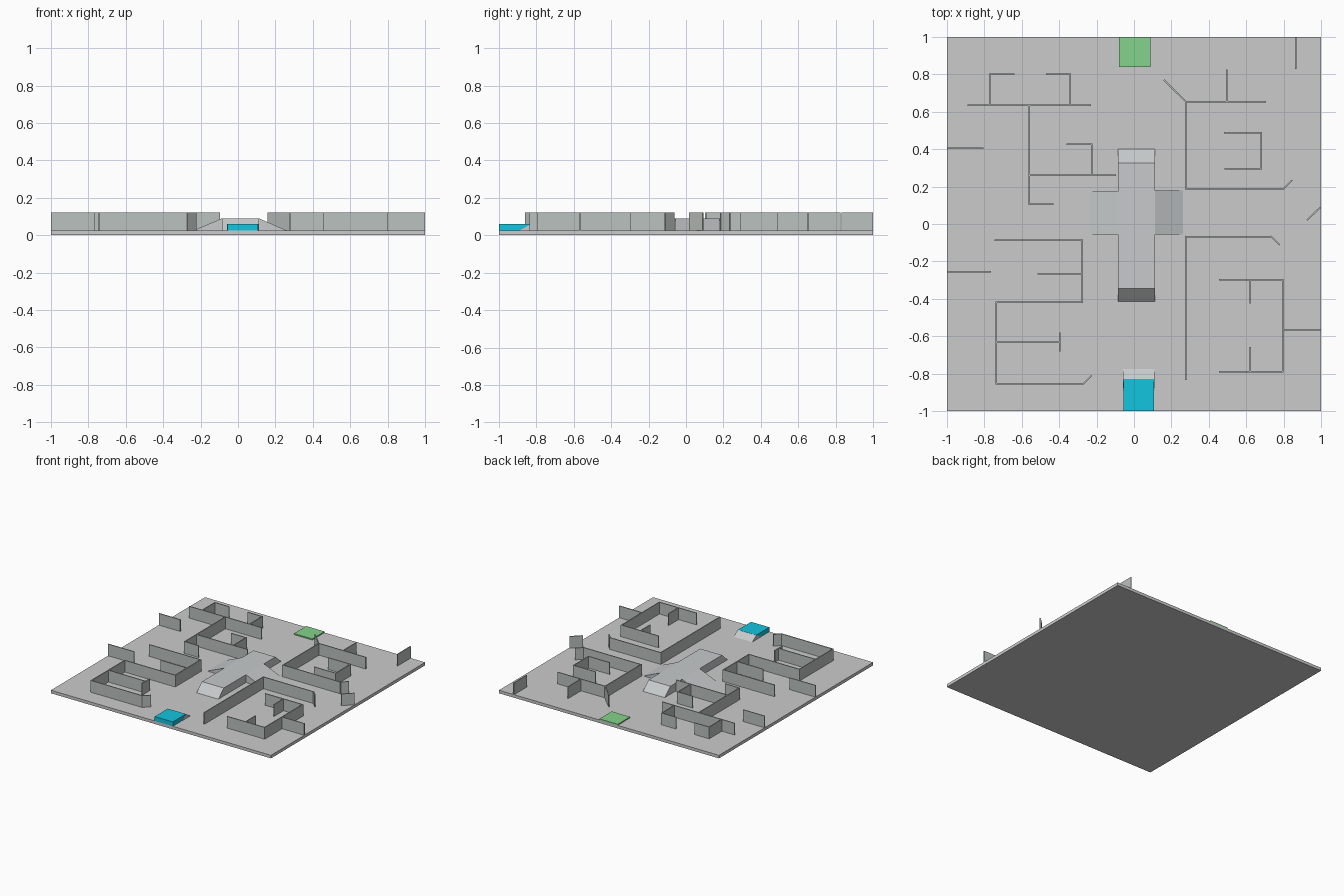
import bpy, bmesh, math
from mathutils import Matrix, Vector

if "Cube" in bpy.data.objects:
    bpy.data.objects.remove(bpy.data.objects["Cube"])

FLOOR, WALL_TOP, THICK = 0.025, 0.121, 0.008


def material(name, rgb):
    m = bpy.data.materials.new(name)
    m.diffuse_color = (*rgb, 1)
    m.use_nodes = True
    m.node_tree.nodes["Principled BSDF"].inputs["Base Color"].default_value = m.diffuse_color
    return m


def finish(name, bm, mat=None):
    bmesh.ops.recalc_face_normals(bm, faces=bm.faces)
    me = bpy.data.meshes.new(name)
    bm.to_mesh(me)
    bm.free()
    ob = bpy.data.objects.new(name, me)
    if mat:
        me.materials.append(mat)
    bpy.context.collection.objects.link(ob)
    return ob


def add_box(bm, centre, size, angle=0):
    m = (Matrix.Translation(centre) @ Matrix.Rotation(angle, 4, 'Z')
         @ Matrix.Diagonal((*size, 1)))
    bmesh.ops.create_cube(bm, size=1, matrix=m)


def box(name, x, y, z, mat=None):
    bm = bmesh.new()
    add_box(bm, [(a + b) / 2 for a, b in (x, y, z)], [b - a for a, b in (x, y, z)])
    return finish(name, bm, mat)


def prism(name, axis, profile, lo, hi, mat=None):
    """Extrude a side profile (along, z) across the given axis from lo to hi."""
    bm = bmesh.new()
    pts = [(lo, a, z) if axis == 'X' else (a, lo, z) for a, z in profile]
    face = bm.faces.new([bm.verts.new(p) for p in pts])
    out = bmesh.ops.extrude_face_region(bm, geom=[face])
    step = Vector((hi - lo, 0, 0)) if axis == 'X' else Vector((0, hi - lo, 0))
    bmesh.ops.translate(bm, vec=step,
                        verts=[v for v in out['geom'] if isinstance(v, bmesh.types.BMVert)])
    return finish(name, bm, mat)


def walls(name, paths, mat):
    """Thin upright panels following floor-plan paths."""
    bm = bmesh.new()
    for path in paths:
        for i in range(len(path) - 1):
            a, b = Vector(path[i]), Vector(path[i + 1])
            d = (b - a).normalized() * THICK / 2
            if i > 0:
                a = a - d
            if i < len(path) - 2:
                b = b + d
            c = (a + b) / 2
            add_box(bm, (c.x, c.y, (FLOOR + WALL_TOP) / 2),
                    ((b - a).length, THICK, WALL_TOP - FLOOR), math.atan2(d.y, d.x))
    return finish(name, bm, mat)


wall_grey = material("wall_grey", (0.50, 0.54, 0.52))
ramp_grey = material("ramp_grey", (0.57, 0.59, 0.60))
green = material("start_green", (0.235, 0.65, 0.26))
teal = material("finish_teal", (0.007, 0.56, 0.74))

# Base board
box("floor", (-1, 1), (-1, 1), (0, FLOOR))

# Maze walls, one object per quadrant
walls("back_left_walls", [
    [(-0.89, 0.636), (-0.23, 0.636)],
    [(-0.77, 0.636), (-0.77, 0.80), (-0.64, 0.80)],
    [(-0.47, 0.80), (-0.34, 0.80), (-0.34, 0.636)],
    [(-0.56, 0.636), (-0.56, 0.106), (-0.43, 0.106)],
    [(-0.56, 0.26), (-0.095, 0.26)],
    [(-0.36, 0.426), (-0.225, 0.426), (-0.225, 0.26)],
    [(-1, 0.404), (-0.805, 0.404)],
], wall_grey)
walls("back_right_walls", [
    [(0.16, 0.77), (0.277, 0.654), (0.705, 0.654)],
    [(0.497, 0.654), (0.497, 0.825)],
    [(0.277, 0.654), (0.277, 0.188), (0.80, 0.188), (0.845, 0.235)],
    [(0.48, 0.488), (0.68, 0.488), (0.68, 0.295), (0.485, 0.295)],
    [(0.866, 1), (0.866, 0.83)],
    [(0.925, 0.02), (0.997, 0.09)],
], wall_grey)
walls("front_left_walls", [
    [(-0.745, -0.087), (-0.278, -0.087), (-0.278, -0.419), (-0.736, -0.419),
     (-0.736, -0.855), (-0.27, -0.855), (-0.225, -0.81)],
    [(-0.515, -0.265), (-0.278, -0.265)],
    [(-1, -0.255), (-0.765, -0.255)],
    [(-0.736, -0.632), (-0.397, -0.632)],
    [(-0.397, -0.58), (-0.397, -0.683)],
], wall_grey)
walls("front_right_walls", [
    [(0.277, -0.835), (0.277, -0.067), (0.735, -0.067), (0.78, -0.112)],
    [(0.455, -0.298), (0.795, -0.298), (0.795, -0.79), (0.455, -0.79)],
    [(0.622, -0.298), (0.622, -0.425)],
    [(0.622, -0.79), (0.622, -0.658)],
    [(0.795, -0.565), (1, -0.565)],
], wall_grey)

# Central bridge: long flat-topped arm with a ramp down each side
TOP = 0.09
prism("bridge", 'X', [(-0.415, FLOOR), (0.40, FLOOR), (0.325, TOP), (-0.345, TOP)],
      -0.086, 0.112, ramp_grey)
prism("left_ramp", 'Y', [(-0.24, FLOOR), (-0.086, FLOOR), (-0.086, TOP)],
      -0.056, 0.173, ramp_grey)
prism("right_ramp", 'Y', [(0.112, FLOOR), (0.262, FLOOR), (0.112, TOP)],
      -0.056, 0.178, ramp_grey)

# Start plate and finish platform with its small ramp
box("start_plate", (-0.08, 0.087), (0.84, 1), (FLOOR, 0.034), green)
box("finish_platform", (-0.057, 0.108), (-1, -0.83), (FLOOR, 0.061), teal)
prism("finish_ramp", 'X', [(-0.89, FLOOR), (-0.775, FLOOR), (-0.83, 0.06)],
      -0.059, 0.110, ramp_grey)
